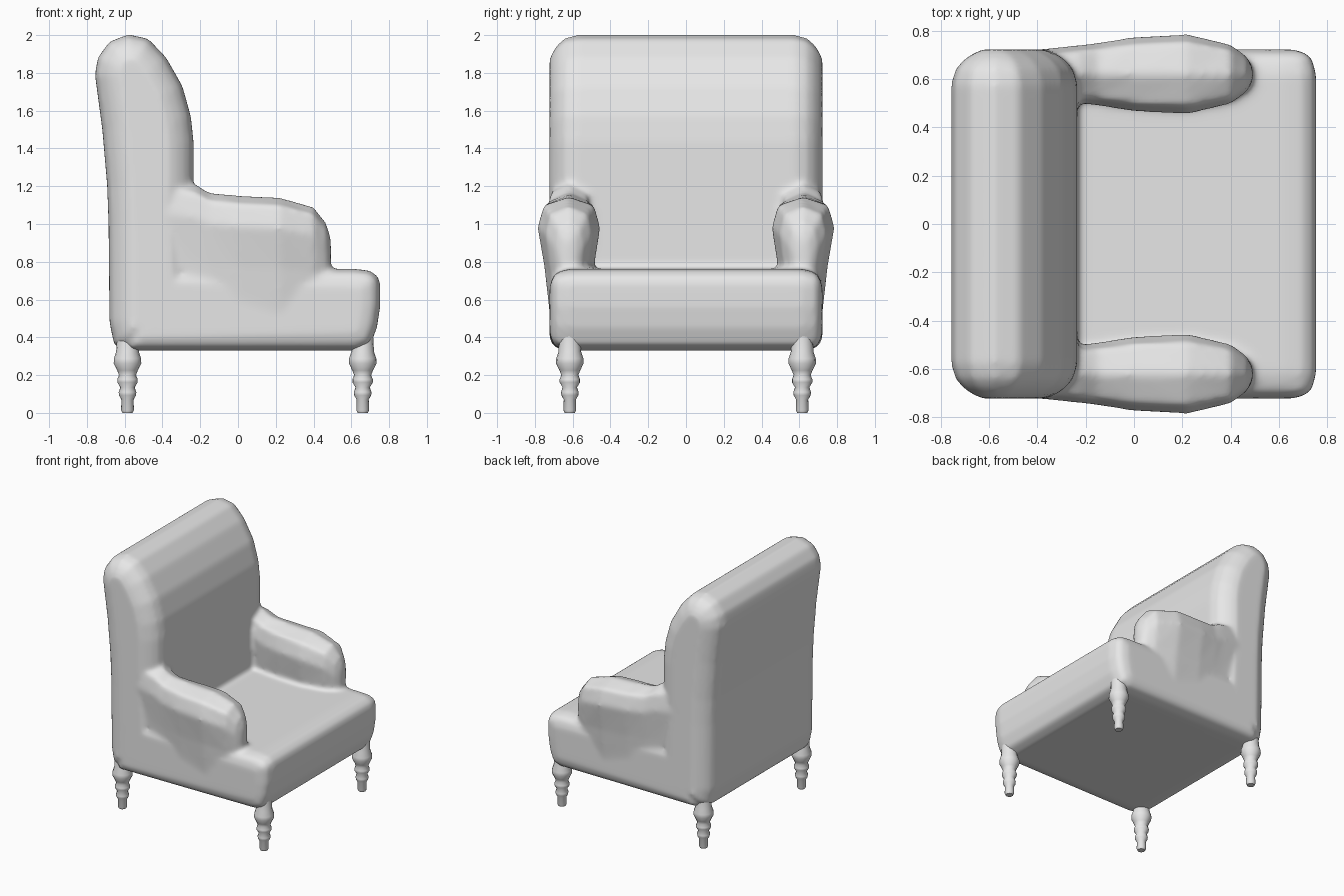
import bpy, bmesh, math
from mathutils import Vector

if "Cube" in bpy.data.objects:
    bpy.data.objects.remove(bpy.data.objects["Cube"])

grey = bpy.data.materials.new("plain grey")
grey.diffuse_color = (0.8, 0.8, 0.8, 1)
grey.use_nodes = True
grey.node_tree.nodes["Principled BSDF"].inputs["Base Color"].default_value = grey.diffuse_color


def loft(bm, sections):
    """Skin a list of closed rings of points and cap both ends."""
    rings = [[bm.verts.new(p) for p in s] for s in sections]
    n = len(rings[0])
    faces = [bm.faces.new((a[i], a[(i + 1) % n], b[(i + 1) % n], b[i]))
             for a, b in zip(rings, rings[1:]) for i in range(n)]
    faces += [bm.faces.new(rings[0]), bm.faces.new(rings[-1][::-1])]
    bmesh.ops.recalc_face_normals(bm, faces=faces)


def inset(pts, d):
    """Shrink an outline by d along its point normals."""
    area = sum(a[0] * b[1] - b[0] * a[1] for a, b in zip(pts, pts[1:] + pts[:1]))
    sign = 1 if area > 0 else -1
    out = []
    for i, p in enumerate(pts):
        p = Vector(p)
        e = (p - Vector(pts[i - 1])).normalized() + \
            (Vector(pts[(i + 1) % len(pts)]) - p).normalized()
        e.normalize()
        out.append(p + Vector((-e.y, e.x)) * d * sign)
    return out


def pillow(bm, outline, steps):
    """Extrude an xz outline across y, with rounded ends given as (y, inset)."""
    full = [(-y, d) for y, d in reversed(steps)] + steps
    loft(bm, [[(p[0], y, p[1]) for p in inset(outline, d)] for y, d in full])


def add_object(name, bm):
    me = bpy.data.meshes.new(name)
    bm.to_mesh(me)
    bm.free()
    me.materials.append(grey)
    me.shade_smooth()
    ob = bpy.data.objects.new(name, me)
    bpy.context.collection.objects.link(ob)
    return ob


body = bmesh.new()

# Backrest: rolled top, running down to the underside
back = [(-0.60, 0.33), (-0.655, 0.36), (-0.68, 0.48), (-0.685, 1.0), (-0.692, 1.2),
        (-0.718, 1.5), (-0.757, 1.79), (-0.742, 1.88), (-0.68, 1.965), (-0.58, 2.003),
        (-0.475, 1.98), (-0.38, 1.88), (-0.295, 1.73), (-0.25, 1.57), (-0.235, 1.43),
        (-0.235, 1.1), (-0.235, 0.33)]
pillow(body, back, [(0.58, 0), (0.64, 0.018), (0.678, 0.05), (0.705, 0.09), (0.722, 0.13)])

# Seat block with softened front
seat = [(-0.58, 0.33), (0.63, 0.33), (0.70, 0.36), (0.735, 0.45), (0.752, 0.56),
        (0.753, 0.68), (0.742, 0.72), (0.70, 0.752), (0.62, 0.762), (-0.58, 0.762)]
pillow(body, seat, [(0.62, 0), (0.685, 0.018), (0.71, 0.05), (0.722, 0.10)])

# Arms: swelling section lofted along x as (x, half width, top)
section = [(-0.7, 0), (-0.8, 0.42), (-1, 0.75), (-0.8, 0.93), (0, 1.0),
           (0.8, 0.93), (1, 0.75), (0.78, 0.42), (0.6, 0)]
arm = [(-0.42, 0.10, 1.24), (-0.23, 0.12, 1.215), (-0.15, 0.13, 1.168), (0, 0.154, 1.153),
       (0.22, 0.166, 1.142), (0.40, 0.123, 1.092), (0.465, 0.075, 1.01), (0.492, 0.03, 0.93)]
for side in (-1, 1):
    loft(body, [[(x, side * (0.62 + u * w), 0.5 + t * (top - 0.5)) for u, t in section]
                for x, w, top in arm])

# Blend the padded parts into one skin
upholstery = add_object("upholstered_body", body)
rm = upholstery.modifiers.new("blend", 'REMESH')
rm.mode = 'VOXEL'
rm.voxel_size = 0.016
rm.use_smooth_shade = True
sm = upholstery.modifiers.new("soften", 'SMOOTH')
sm.factor = 0.5
sm.iterations = 8

# Turned legs
turning = [(0.027, 0), (0.034, 0.015), (0.032, 0.07), (0.045, 0.093), (0.047, 0.11),
           (0.038, 0.135), (0.054, 0.162), (0.054, 0.178), (0.045, 0.2), (0.055, 0.225),
           (0.073, 0.262), (0.072, 0.288), (0.06, 0.325), (0.055, 0.42)]
N = 16
for lx, xname in ((0.66, "front"), (-0.585, "back")):
    for ly, yname in ((-0.615, "right"), (0.615, "left")):
        bm = bmesh.new()
        loft(bm, [[(lx + r * math.cos(2 * math.pi * i / N),
                    ly + r * math.sin(2 * math.pi * i / N), z) for i in range(N)]
                  for r, z in turning])
        leg = add_object(f"{xname}_{yname}_leg", bm)
        bpy.ops.object.select_all(action='DESELECT')
        leg.select_set(True)
        bpy.context.view_layer.objects.active = leg
        bpy.ops.object.shade_smooth_by_angle(angle=math.radians(60))
